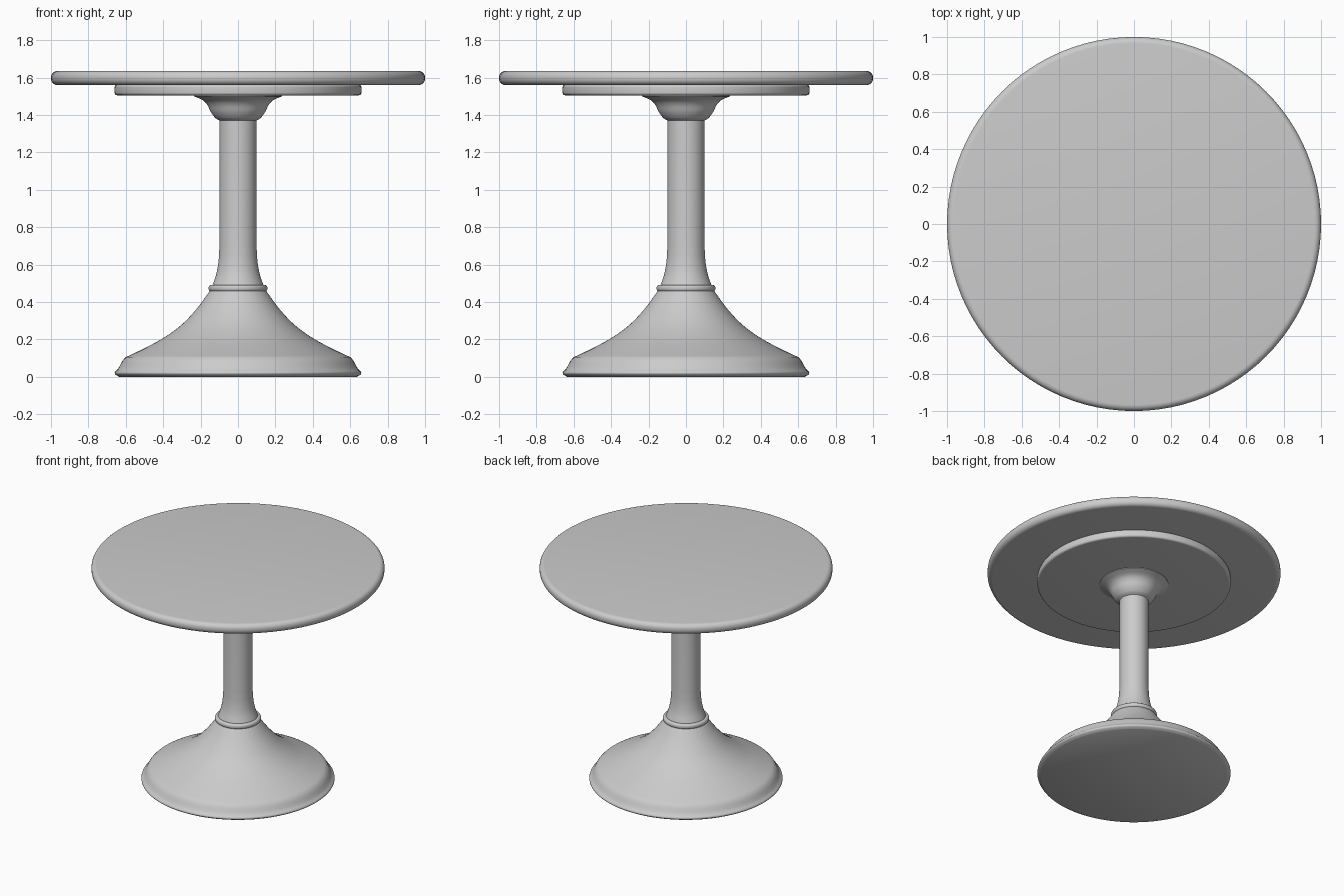
import bpy, bmesh, math
from mathutils import Vector

cube = bpy.data.objects.get("Cube")
if cube:
    bpy.data.objects.remove(cube)

grey = bpy.data.materials.new("light grey")
grey.use_nodes = True
grey.diffuse_color = (0.6, 0.6, 0.6, 1)
grey.node_tree.nodes["Principled BSDF"].inputs["Base Color"].default_value = (0.6, 0.6, 0.6, 1)


def smooth_path(points, steps=6):
    """Catmull-Rom curve through the profile points."""
    pts = [Vector(p) for p in points]
    pts = [2 * pts[0] - pts[1]] + pts + [2 * pts[-1] - pts[-2]]
    path = []
    for a, b, c, d in zip(pts, pts[1:], pts[2:], pts[3:]):
        for i in range(steps):
            t = i / steps
            path.append(0.5 * (2 * b + (c - a) * t + (2 * a - 5 * b + 4 * c - d) * t**2
                               + (3 * b - a - 3 * c + d) * t**3))
    return path + [pts[-2]]


def rounded_edge(radius, low, high, bevel, steps=6):
    """Outline of a disc rim with both corners rounded."""
    path = []
    for start, z in ((-90, low + bevel), (0, high - bevel)):
        for i in range(steps + 1):
            a = math.radians(start + 90 * i / steps)
            path.append((radius - bevel + bevel * math.cos(a), z + bevel * math.sin(a)))
    return path


def lathe(name, profile, sides=96):
    """Spin an (r, z) profile, listed bottom to top, and cap both ends."""
    bm = bmesh.new()
    rings = [[bm.verts.new((r * math.cos(2 * math.pi * i / sides),
                            r * math.sin(2 * math.pi * i / sides), z))
              for i in range(sides)] for r, z in profile]
    for low, high in zip(rings, rings[1:]):
        for i in range(sides):
            j = (i + 1) % sides
            bm.faces.new((low[i], low[j], high[j], high[i]))
    bm.faces.new(rings[0][::-1])
    bm.faces.new(rings[-1])
    mesh = bpy.data.meshes.new(name)
    bm.to_mesh(mesh)
    bm.free()
    mesh.materials.append(grey)
    obj = bpy.data.objects.new(name, mesh)
    bpy.context.collection.objects.link(obj)
    bpy.ops.object.select_all(action="DESELECT")
    obj.select_set(True)
    bpy.context.view_layer.objects.active = obj
    bpy.ops.object.shade_smooth_by_angle(angle=math.radians(30))


# Round top and the smaller support disc beneath it
lathe("table_top", rounded_edge(1.0, 1.56, 1.635, 0.034))
lathe("support_disc", rounded_edge(0.66, 1.505, 1.562, 0.015))

# Bell-shaped foot with a sloping, rolled rim
rim = smooth_path([(0.635, 0.0), (0.655, 0.012), (0.658, 0.025), (0.64, 0.045),
                   (0.618, 0.085), (0.6, 0.105)], 4)
bell = smooth_path([(0.6, 0.105), (0.5, 0.153), (0.4, 0.207), (0.3, 0.28),
                    (0.22, 0.365), (0.15, 0.46)])
lathe("bell_foot", rim + bell[1:])

# Collar ring
lathe("collar_ring", rounded_edge(0.157, 0.455, 0.492, 0.016))

# Column, flared where it meets the collar
flare = smooth_path([(0.138, 0.485), (0.116, 0.55), (0.104, 0.62), (0.099, 0.7)])
lathe("column", flare + [(0.099, 1.4)])

# Moulded capital under the support disc
cove = smooth_path([(0.099, 1.37), (0.122, 1.385), (0.145, 1.415), (0.165, 1.455),
                    (0.19, 1.48), (0.235, 1.5)])
lathe("capital", cove + [(0.235, 1.51)])
